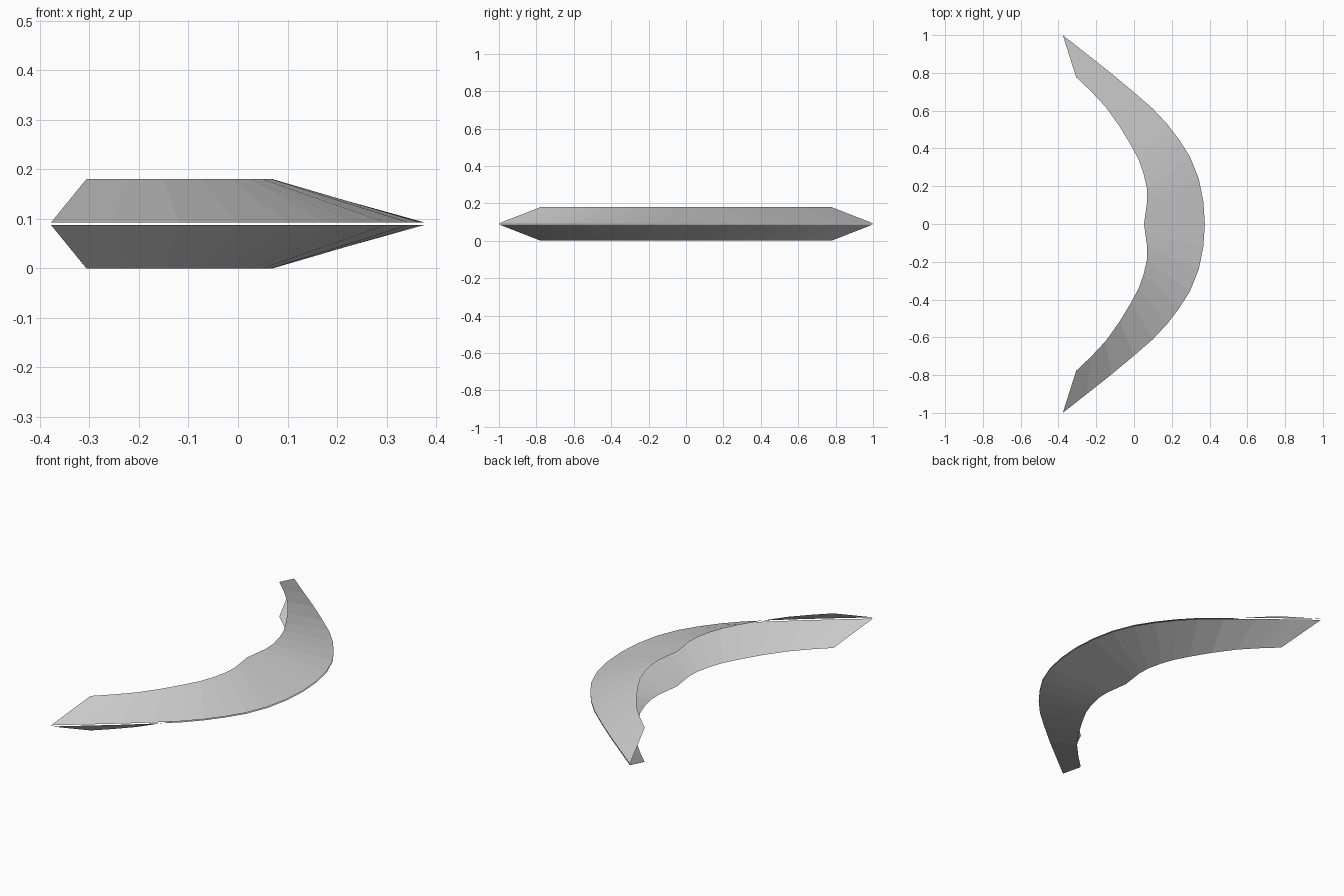
import bpy

cube = bpy.data.objects.get("Cube")
if cube:
    bpy.data.objects.remove(cube, do_unlink=True)

steel = bpy.data.materials.new("steel_grey")
steel.use_nodes = True
grey = (0.6, 0.6, 0.6, 1)
steel.diffuse_color = grey
steel.node_tree.nodes["Principled BSDF"].inputs["Base Color"].default_value = grey

# Matching stations along half of the blade, from the middle to the tip
cutting_edge = [(0.375, 0), (0.367, 0.12), (0.343, 0.24), (0.297, 0.355), (0.24, 0.445),
                (0.175, 0.53), (0.1, 0.61), (0, 0.697), (-0.12, 0.797), (-0.25, 0.9), (-0.377, 1)]
inner_edge = [(0.053, 0), (0.062, 0.065), (0.07, 0.125), (0.068, 0.19), (0.05, 0.27),
              (0.025, 0.34), (-0.015, 0.415), (-0.075, 0.515), (-0.15, 0.62), (-0.23, 0.705), (-0.306, 0.777)]
HALF_GAP, HALF_HEIGHT = 0.003, 0.09

# Upper half sheet, a ribbon sloping up from the cutting edge
verts = [(x, y, HALF_GAP) for x, y in cutting_edge] + [(x, y, HALF_HEIGHT) for x, y in inner_edge]
n = len(cutting_edge)
faces = [(i, i + 1, n + i + 1, n + i) for i in range(n - 1)]
mesh = bpy.data.meshes.new("curved_blade")
mesh.from_pydata(verts, [], faces)
mesh.materials.append(steel)
blade = bpy.data.objects.new("curved_blade", mesh)
blade.location.z = HALF_HEIGHT
bpy.context.collection.objects.link(blade)

# Mirror to the other arm and to the lower sheet
mirror = blade.modifiers.new("both_arms_and_sheets", 'MIRROR')
mirror.use_axis = (False, True, True)
mirror.merge_threshold = 0.0005
